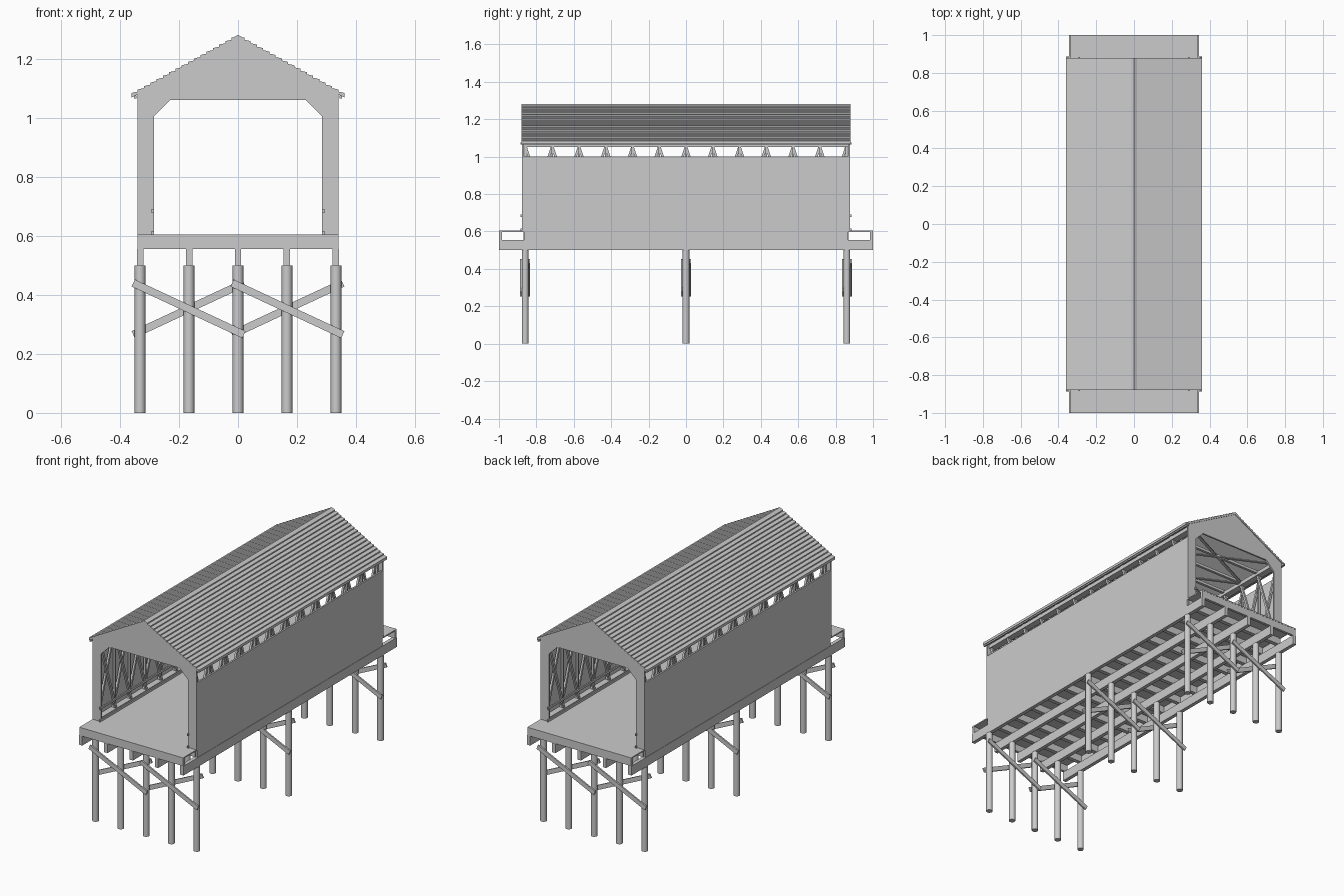
import bpy, bmesh, math
from mathutils import Vector

if "Cube" in bpy.data.objects:
    bpy.data.objects.remove(bpy.data.objects["Cube"])


def finish(name, bm):
    bmesh.ops.recalc_face_normals(bm, faces=bm.faces)
    me = bpy.data.meshes.new(name)
    bm.to_mesh(me)
    bm.free()
    ob = bpy.data.objects.new(name, me)
    bpy.context.collection.objects.link(ob)
    return ob


def hexa(bm, pts):
    v = [bm.verts.new(p) for p in pts]
    for f in ((0, 1, 2, 3), (4, 5, 6, 7), (0, 1, 5, 4), (1, 2, 6, 5), (2, 3, 7, 6), (3, 0, 4, 7)):
        bm.faces.new([v[i] for i in f])


def box(bm, x0, x1, y0, y1, z0, z1):
    hexa(bm, [(x, y, z) for z in (z0, z1) for x, y in ((x0, y0), (x1, y0), (x1, y1), (x0, y1))])


def plank(bm, a, b, normal, width, thick):
    """Straight timber from a to b, thin along the given normal."""
    a, b, n = Vector(a), Vector(b), Vector(normal)
    s = (b - a).normalized().cross(n) * width / 2
    n = n * thick / 2
    hexa(bm, [p + o for p in (a, b) for o in (-s - n, s - n, s + n, -s + n)])


def prism(bm, prof, y0, y1):
    """Extrude an xz outline along y."""
    a = [bm.verts.new((x, y0, z)) for x, z in prof]
    b = [bm.verts.new((x, y1, z)) for x, z in prof]
    bm.faces.new(a)
    bm.faces.new(b[::-1])
    for i in range(len(a)):
        j = (i + 1) % len(a)
        bm.faces.new((a[i], a[j], b[j], b[i]))


xs = [-0.332 + 0.166 * i for i in range(5)]
bents = (-0.86, 0, 0.86)
N = 12
panels = [-0.858 + 1.716 * i / N for i in range(N + 1)]

# round piles
bm = bmesh.new()
for y in bents:
    for x in xs:
        r = bmesh.ops.create_cone(bm, cap_ends=True, segments=16, radius1=0.018, radius2=0.018, depth=0.5)
        bmesh.ops.translate(bm, verts=r["verts"], vec=(x, y, 0.25))
piles = finish("piles", bm)
bpy.context.view_layer.objects.active = piles
piles.select_set(True)
bpy.ops.object.shade_smooth_by_angle()

# crossed pile braces, one direction on each face of the bent
bm = bmesh.new()
for y in bents:
    for x in (-0.355, -0.02):
        plank(bm, (x, y - 0.022, 0.44), (x + 0.375, y - 0.022, 0.265), (0, 1, 0), 0.026, 0.009)
        plank(bm, (x, y + 0.022, 0.265), (x + 0.375, y + 0.022, 0.44), (0, 1, 0), 0.026, 0.009)
finish("pile_braces", bm)

# long stringers
bm = bmesh.new()
for x in xs:
    box(bm, x - 0.011, x + 0.011, -1, 1, 0.5, 0.555)
finish("stringers", bm)

# cross beams under the deck
bm = bmesh.new()
for y in panels:
    box(bm, -0.328, 0.328, y - 0.012, y + 0.012, 0.555, 0.597)
for s in (-1, 1):
    box(bm, -0.34, 0.34, s * 0.991 - 0.008, s * 0.991 + 0.008, 0.555, 0.597)
finish("cross_beams", bm)

# deck
bm = bmesh.new()
box(bm, -0.34, 0.34, -1, 1, 0.597, 0.604)
finish("deck", bm)

# side walls
bm = bmesh.new()
for s in (-1, 1):
    x0, x1 = sorted((s * 0.331, s * 0.341))
    box(bm, x0, x1, -0.866, 0.866, 0.555, 1.0)
finish("side_walls", bm)

# truss posts, crossed braces, chords and guard rails
bm = bmesh.new()
rails = bmesh.new()
for s in (-1, 1):
    c = s * 0.31
    for y in panels:
        box(bm, c - 0.007, c + 0.007, y - 0.005, y + 0.005, 0.604, 1.055)
    for y0, y1 in zip(panels, panels[1:]):
        plank(bm, (c - 0.008, y0, 0.62), (c - 0.008, y1, 1.055), (1, 0, 0), 0.013, 0.012)
        plank(bm, (c + 0.008, y1, 0.62), (c + 0.008, y0, 1.055), (1, 0, 0), 0.013, 0.012)
    box(bm, c - 0.02, c + 0.02, -0.866, 0.866, 1.052, 1.075)
    box(bm, c - 0.018, c + 0.018, -0.866, 0.866, 0.604, 0.622)
    for z in (0.604, 0.677):
        box(rails, s * 0.289 - 0.004, s * 0.289 + 0.004, -0.885, 0.885, z, z + 0.013)
finish("side_trusses", bm)
finish("guard_rails", rails)

# ceiling ties and crossed bracing
bm = bmesh.new()
for y in panels[1:-1]:
    box(bm, -0.33, 0.33, y - 0.008, y + 0.008, 1.066, 1.082)
for i in range(0, N, 2):
    for s in (-1, 1):
        plank(bm, (-0.3 * s, panels[i], 1.07 + 0.003 * s), (0.3 * s, panels[i + 2], 1.07 + 0.003 * s),
              (0, 0, 1), 0.016, 0.006)
finish("ceiling_bracing", bm)

# portal gables at both ends
half = [(0.341, 0.604), (0.341, 1.083), (0, 1.267)]
inner = [(0.285, 0.604), (0.285, 1.005), (0.23, 1.06)]
outline = half + [(-x, z) for x, z in half[1::-1]] + [(-x, z) for x, z in inner] + inner[::-1]
bm = bmesh.new()
for s in (-1, 1):
    y0, y1 = sorted((s * 0.866, s * 0.876))
    prism(bm, outline, y0, y1)
finish("portals", bm)

# roof with stepped courses
rows = 17
ze, zr, xe = 1.068, 1.267, 0.361
right = []
for i in range(rows):
    for t, h in ((i / rows, 0.016), ((i + 1) / rows, 0.009)):
        right.append((xe * (1 - t), ze + (zr - ze) * t + h))
prof = [(xe, ze)] + right + [(-x, z) for x, z in right[-2::-1]] + [(-xe, ze), (0, zr)]
bm = bmesh.new()
prism(bm, prof, -0.88, 0.88)
finish("roof", bm)

# eave strips and ridge cap
bm = bmesh.new()
for s in (-1, 1):
    box(bm, s * 0.348 - 0.004, s * 0.348 + 0.004, -0.886, 0.886, 1.065, 1.076)
prism(bm, [(0, 1.274), (0.016, 1.266), (0.016, 1.272), (0, 1.281), (-0.016, 1.272), (-0.016, 1.266)], -0.88, 0.88)
finish("roof_trim", bm)
